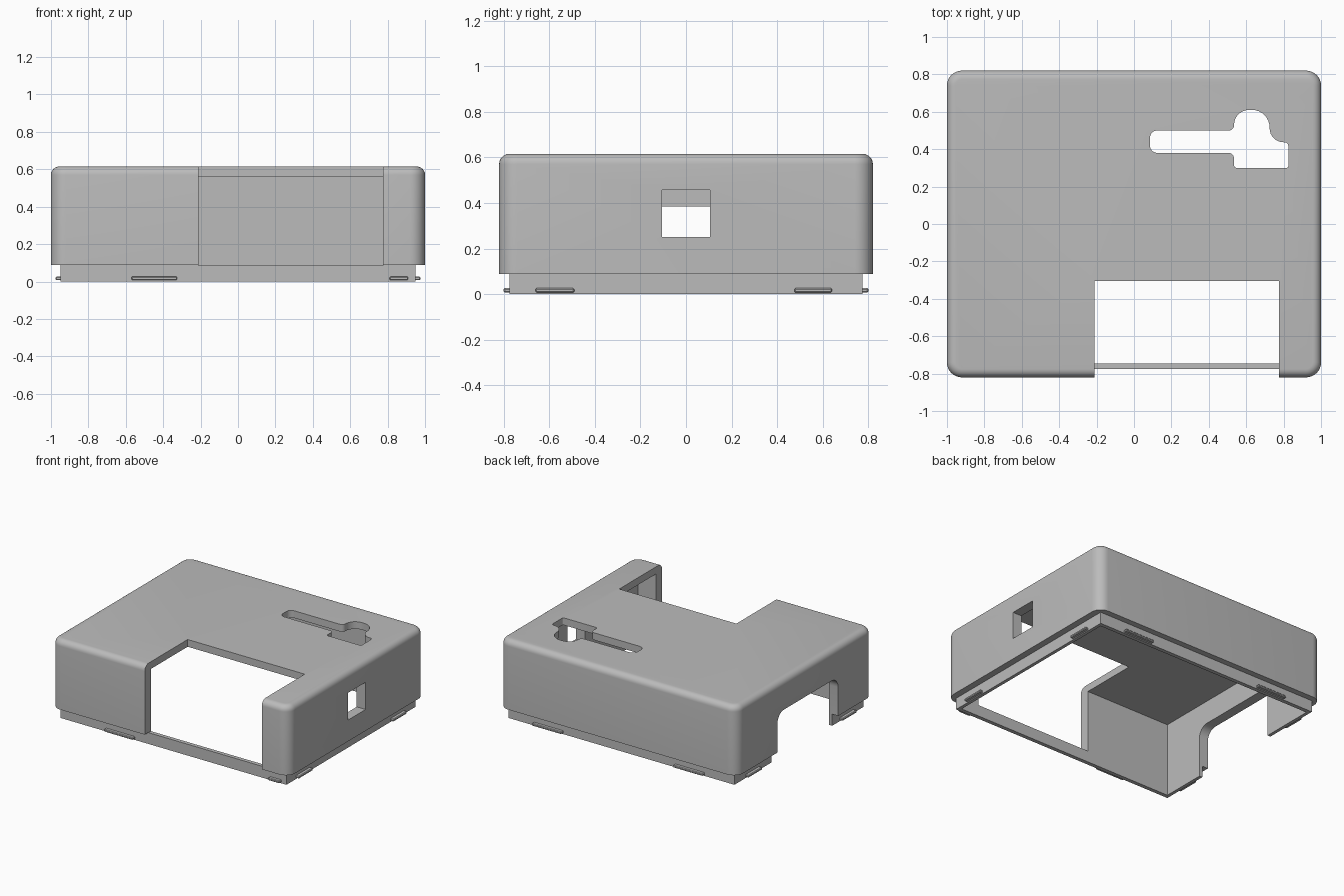
import bpy, bmesh, math
from mathutils import Vector

if "Cube" in bpy.data.objects:
    bpy.data.objects.remove(bpy.data.objects["Cube"], do_unlink=True)

GREY = (0.5, 0.5, 0.5, 1)
grey = bpy.data.materials.new("plain_grey")
grey.use_nodes = True
grey.diffuse_color = GREY
grey.node_tree.nodes["Principled BSDF"].inputs["Base Color"].default_value = GREY


def make_object(name, bm):
    bmesh.ops.recalc_face_normals(bm, faces=bm.faces)
    mesh = bpy.data.meshes.new(name)
    bm.to_mesh(mesh)
    bm.free()
    mesh.materials.append(grey)
    obj = bpy.data.objects.new(name, mesh)
    bpy.context.collection.objects.link(obj)
    return obj


def box_bm(low, high):
    bm = bmesh.new()
    bmesh.ops.create_cube(bm, size=1)
    low, high = Vector(low), Vector(high)
    for v in bm.verts:
        v.co = (low + high) / 2 + v.co * (high - low)
    return bm


def box(name, low, high):
    return make_object(name, box_bm(low, high))


def bevel(bm, edges, size, segments):
    bmesh.ops.bevel(bm, geom=edges, offset=size, segments=segments,
                    profile=0.5, affect='EDGES', clamp_overlap=True)


def rounded_outline(corners, steps=8):
    """Round each right-angled corner (a, b, radius) of a closed outline."""
    outline = []
    for i, (a, b, r) in enumerate(corners):
        p = Vector((a, b))
        u = (Vector(corners[i - 1][:2]) - p).normalized()
        v = (Vector(corners[(i + 1) % len(corners)][:2]) - p).normalized()
        if r == 0:
            outline.append(p)
            continue
        centre = p + r * (u + v)
        for k in range(steps + 1):
            t = math.pi / 2 * k / steps
            outline.append(centre - r * (math.cos(t) * v + math.sin(t) * u))
    return outline


def prism(name, outline, place, start, end):
    bm = bmesh.new()
    face = bm.faces.new([bm.verts.new(place(p.x, p.y, start)) for p in outline])
    top = bmesh.ops.extrude_face_region(bm, geom=[face])["geom"]
    shift = Vector(place(0, 0, end)) - Vector(place(0, 0, start))
    bmesh.ops.translate(bm, vec=shift,
                        verts=[g for g in top if isinstance(g, bmesh.types.BMVert)])
    return make_object(name, bm)


def combine(target, tool, operation):
    mod = target.modifiers.new(tool.name, 'BOOLEAN')
    mod.operation = operation
    mod.solver = 'EXACT'
    mod.object = tool
    bpy.context.view_layer.objects.active = target
    bpy.ops.object.modifier_apply(modifier=mod.name)
    bpy.data.objects.remove(tool, do_unlink=True)


# Outer cover with rounded upright corners and rounded top rim
BASE, TOP = 0.088, 0.615
bm = box_bm((-1, -0.82, BASE), (1, 0.82, TOP))
bevel(bm, [e for e in bm.edges
           if abs(e.verts[0].co.z - e.verts[1].co.z) > 0.1], 0.08, 8)
bevel(bm, [e for e in bm.edges
           if all(v.co.z > TOP - 0.001 for v in e.verts)], 0.045, 6)
cover = make_object("enclosure_cover", bm)

# Inset lip below the cover, then the hollow inside
combine(cover, box("lip", (-0.95, -0.775, 0), (0.95, 0.775, 0.3)), 'UNION')
combine(cover, box("cavity", (-0.925, -0.745, -0.1), (0.925, 0.745, 0.56)), 'DIFFERENCE')

# Large front opening and small side window
combine(cover, box("front_opening", (-0.21, -1, BASE - 0.002), (0.775, -0.305, 1)), 'DIFFERENCE')
combine(cover, box("side_window", (0.8, -0.105, 0.25), (1.1, 0.105, 0.457)), 'DIFFERENCE')

# Arched side opening running through the lip
arch = rounded_outline([(-0.40, -0.1, 0), (0.33, -0.1, 0),
                        (0.33, 0.385, 0.08), (-0.40, 0.385, 0.08)])
combine(cover, prism("side_arch", arch, lambda a, b, c: (c, a, b), -1.1, -0.7), 'DIFFERENCE')

# Keyhole-like slot in the top
slot = rounded_outline([
    (0.085, 0.38, 0.04), (0.535, 0.38, 0.03), (0.535, 0.30, 0.015),
    (0.825, 0.30, 0.01), (0.825, 0.437, 0.02), (0.725, 0.437, 0.075),
    (0.725, 0.61, 0.094), (0.535, 0.61, 0.08), (0.535, 0.50, 0.028),
    (0.085, 0.50, 0.04)])
combine(cover, prism("top_slot", slot, lambda a, b, c: (a, b, c), 0.5, 0.7), 'DIFFERENCE')

bpy.ops.object.select_all(action='DESELECT')
cover.select_set(True)
bpy.context.view_layer.objects.active = cover
bpy.ops.object.shade_smooth_by_angle(angle=math.radians(30))


# Snap ridges around the lip
def ridge(name, low, high):
    bm = box_bm((*low, 0.007), (*high, 0.026))
    bevel(bm, list(bm.edges), 0.005, 1)
    make_object(name, bm)


for i, (a, b) in enumerate([(-0.57, -0.325), (0.81, 0.91)]):
    ridge(f"front_ridge_{i + 1}", (a, -0.80), (b, -0.765))
for i, (a, b) in enumerate([(-0.70, -0.45), (0.49, 0.74)]):
    ridge(f"back_ridge_{i + 1}", (a, 0.765), (b, 0.80))
for i, (a, b) in enumerate([(-0.66, -0.49), (0.475, 0.64)]):
    ridge(f"left_ridge_{i + 1}", (0.94, a), (0.975, b))
    ridge(f"right_ridge_{i + 1}", (-0.975, a), (-0.94, b))
